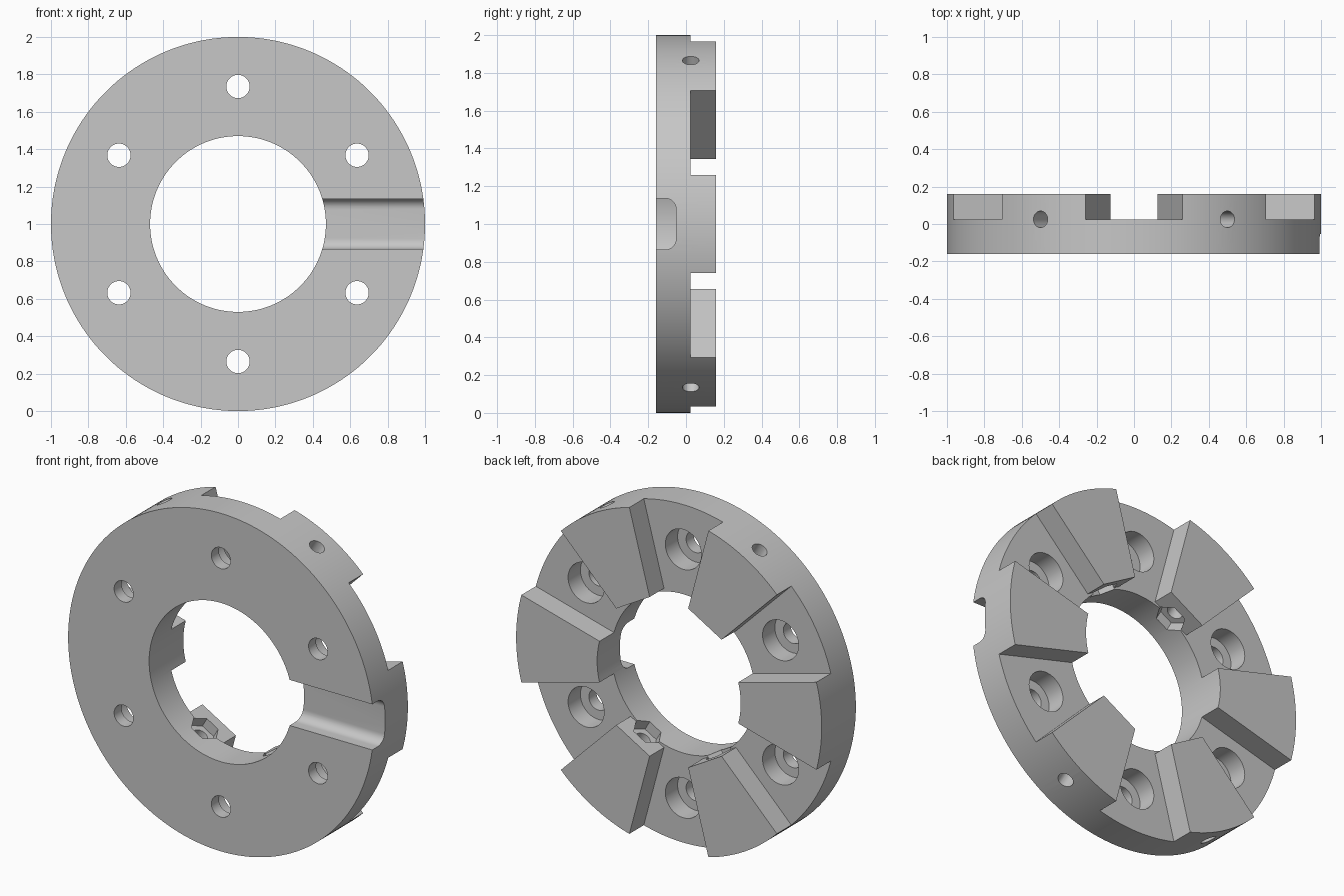
import bpy, bmesh
from math import sin, cos, pi, radians
from mathutils import Vector

cube = bpy.data.objects.get("Cube")
if cube:
    bpy.data.objects.remove(cube, do_unlink=True)

OUTER, BORE = 1.0, 0.47
FRONT, STEP, BACK = -0.16, 0.025, 0.16
CENTRE = Vector((0, 0, 1))

metal = bpy.data.materials.new("plain_grey")
metal.use_nodes = True
grey = (0.57, 0.57, 0.57, 1)
metal.diffuse_color = grey
metal.node_tree.nodes["Principled BSDF"].inputs["Base Color"].default_value = grey


def ngon(radius, sides, cx=0, cy=0):
    return [(cx + radius * cos(2 * pi * i / sides), cy + radius * sin(2 * pi * i / sides))
            for i in range(sides)]


def axial(u, v, w):
    """Profile in the disc plane, extruded along the disc axis."""
    return CENTRE + Vector((u, w, v))


def radial(angle):
    """Profile across the disc axis, extruded outward at an angle."""
    out = Vector((cos(angle), 0, sin(angle)))
    side = Vector((-sin(angle), 0, cos(angle)))
    return lambda u, v, w: CENTRE + side * u + Vector((0, v, 0)) + out * w


def add_prism(bm, points, w0, w1, place):
    low = [bm.verts.new(place(u, v, w0)) for u, v in points]
    high = [bm.verts.new(place(u, v, w1)) for u, v in points]
    n = len(points)
    faces = [bm.faces.new(low[::-1]), bm.faces.new(high)]
    for i in range(n):
        j = (i + 1) % n
        faces.append(bm.faces.new((low[i], low[j], high[j], high[i])))
    bmesh.ops.recalc_face_normals(bm, faces=faces)


def make_object(name, prisms):
    bm = bmesh.new()
    for prism in prisms:
        add_prism(bm, *prism)
    mesh = bpy.data.meshes.new(name)
    bm.to_mesh(mesh)
    bm.free()
    mesh.materials.append(metal)
    obj = bpy.data.objects.new(name, mesh)
    bpy.context.collection.objects.link(obj)
    return obj


def cut(target, name, prisms):
    cutter = make_object(name, prisms)
    cutter.hide_render = True
    mod = target.modifiers.new(name, 'BOOLEAN')
    mod.operation, mod.solver, mod.object = 'DIFFERENCE', 'EXACT', cutter
    bpy.context.view_layer.objects.active = target
    bpy.ops.object.modifier_apply(modifier=name)
    bpy.data.objects.remove(cutter, do_unlink=True)


# Disc with a central bore
disc = make_object("clutch_disc", [(ngon(OUTER, 180), FRONT, BACK, axial)])
cut(disc, "bore", [(ngon(BORE, 120), -1, 1, axial)])

# One star-shaped cut leaves six raised pads; all but the two side pads get a flat inner end
gap_angles = [radians(30 + 60 * k) for k in range(6)]
half = radians(15)
star = []
for a in gap_angles:
    for s in (-1, 1):
        on_side_pad = abs(sin(a + 2 * s * half)) < 0.01
        inner = 0.42 if on_side_pad else 0.471 / cos(half)
        corner = [(r * cos(a + s * half), r * sin(a + s * half)) for r in (inner, 1.3)]
        star += corner[::-s]
cut(disc, "pad_gaps", [(star, STEP, 0.4, axial)])

# Counterbored bolt holes in the gaps
centres = [(0.735 * cos(a), 0.735 * sin(a)) for a in gap_angles]
cut(disc, "counterbores", [(ngon(0.118, 48, *c), -0.09, 0.4, axial) for c in centres])
cut(disc, "bolt_holes", [(ngon(0.0625, 36, *c), -0.4, 0.1, axial) for c in centres])

# Hexagonal nut pockets and radial screw holes in the four flat-ended pads
screw_angles = [radians(d) for d in (60, 120, 240, 300)]
cut(disc, "nut_pockets", [(ngon(0.085, 6, 0, STEP), 0.4, 0.53, radial(a)) for a in screw_angles])
cut(disc, "screw_holes", [(ngon(0.044, 32, 0, STEP), 0.4, 1.2, radial(a)) for a in screw_angles])

# Round-cornered channel across the front face
width, floor, fillet = 0.135, -0.053, 0.055
arc = [(width - fillet + fillet * cos(t * pi / 16), floor - fillet + fillet * sin(t * pi / 16))
       for t in range(9)]
channel = [(width, -0.4)] + arc + [(-u, v) for u, v in reversed(arc)] + [(-width, -0.4)]
cut(disc, "front_channel", [(channel, 0.3, 1.2, radial(0))])

# Smooth curved walls, crisp edges
bpy.ops.object.select_all(action='DESELECT')
disc.select_set(True)
bpy.context.view_layer.objects.active = disc
bpy.ops.object.shade_smooth_by_angle(angle=radians(30))
